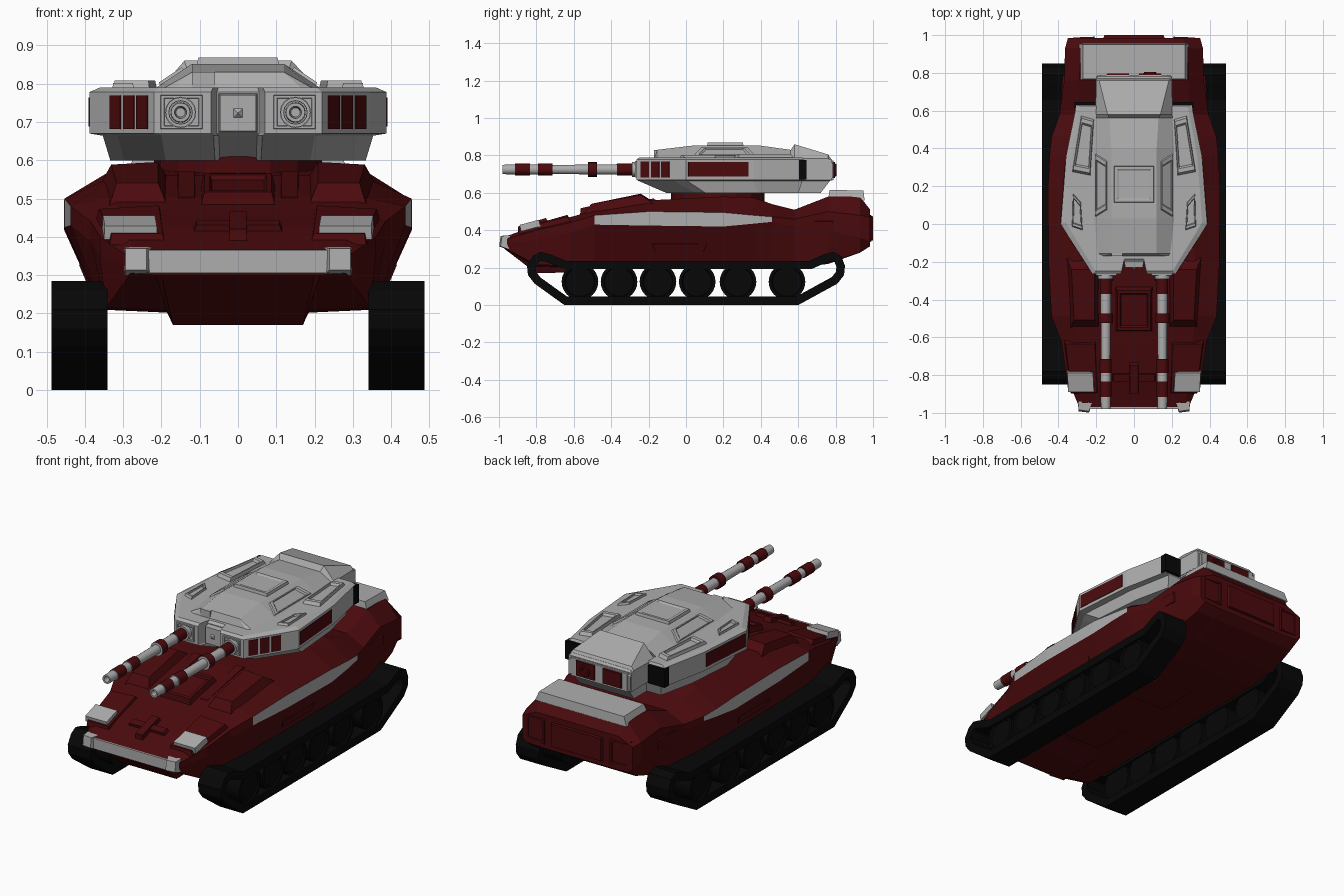
import bpy, bmesh, math
from mathutils import Vector


def material(name, rgb):
    m = bpy.data.materials.new(name)
    m.diffuse_color = (*rgb, 1)
    return m


RED = material("dark_red", (0.07, 0.003, 0.004))
BLACK = material("black", (0.002, 0.002, 0.002))
GREY = material("grey", (0.42, 0.42, 0.42))


def build(name, verts, faces, mats=(), idx=None, mirror=False, smooth=False):
    me = bpy.data.meshes.new(name)
    me.from_pydata([tuple(v) for v in verts], [], faces)
    for m in mats:
        if m:
            me.materials.append(m)
    if idx:
        me.polygons.foreach_set("material_index", idx)
    bm = bmesh.new()
    bm.from_mesh(me)
    bmesh.ops.recalc_face_normals(bm, faces=bm.faces)
    bm.to_mesh(me)
    bm.free()
    if smooth:
        me.shade_smooth()
        me.set_sharp_from_angle(angle=math.radians(30))
    ob = bpy.data.objects.new(name, me)
    bpy.context.collection.objects.link(ob)
    if mirror:
        ob.modifiers.new("mirror", "MIRROR")
    return ob


def loft(name, rings, mats=(), pick=None, closed=False, **kw):
    """Skin equal-length rings; pick(ring, segment) chooses the material."""
    n, k = len(rings[0]), len(rings)
    verts = [p for r in rings for p in r]
    faces, idx = [], []
    for i in range(k if closed else k - 1):
        for j in range(n):
            a, b = i * n, (i + 1) % k * n
            faces.append((a + j, a + (j + 1) % n, b + (j + 1) % n, b + j))
            idx.append(pick(i, j) if pick else 0)
    if not closed:
        faces += [tuple(range(n)), tuple(range((k - 1) * n, k * n))]
        idx += [0, 0]
    return build(name, verts, faces, mats, idx, **kw)


def box(name, x, y, z, mat=None, mirror=False):
    rings = [[(x[0], y[0], h), (x[1], y[0], h), (x[1], y[1], h), (x[0], y[1], h)] for h in z]
    return loft(name, rings, (mat,), mirror=mirror)


def plate(name, pts, h, inset=0.1, mat=None, mirror=True, frame=0):
    """Raised chamfered panel on a quad; frame > 0 sinks its middle by that depth."""
    p = [Vector(q) for q in pts]
    nrm = (p[2] - p[0]).cross(p[3] - p[1]).normalized()
    c = sum(p, Vector()) / 4
    rings = [[q - nrm * 0.012 for q in p], [q.lerp(c, inset) + nrm * h for q in p]]
    if frame:
        rings += [[q.lerp(c, inset + 0.14) + nrm * h for q in p],
                  [q.lerp(c, inset + 0.2) + nrm * (h - frame) for q in p]]
    return loft(name, rings, (mat,), mirror=mirror)


def lathe(name, x, z, prof, mats, cols, n=16, **kw):
    rings = [[(x + r * math.cos(2 * math.pi * i / n), y, z + r * math.sin(2 * math.pi * i / n))
              for i in range(n)] for y, r in prof]
    return loft(name, rings, mats, lambda i, j: cols[i], smooth=True, **kw)


# Hull: y, top x/z, side x, side z high/low, bottom x/z, keel x/z
stations = [
    (-0.97, .27, .365, .29, .35, .325, .28, .305, .20, .30),
    (-0.80, .30, .425, .36, .40, .35, .345, .215, .17, .17),
    (-0.62, .315, .47, .385, .44, .39, .35, .21, .17, .175),
    (-0.49, .32, .505, .437, .48, .43, .355, .21, .17, .198),
    (-0.20, .32, .56, .453, .50, .425, .36, .21, .17, .20),
    (0.20, .32, .58, .455, .495, .42, .36, .21, .17, .20),
    (0.36, .315, .575, .447, .48, .435, .36, .21, .17, .20),
    (0.46, .31, .54, .437, .472, .445, .36, .21, .17, .20),
    (0.58, .29, .51, .395, .46, .42, .35, .21, .17, .20),
    (0.76, .29, .58, .37, .50, .40, .35, .23, .19, .22),
    (0.93, .28, .58, .365, .48, .36, .33, .28, .20, .28),
    (0.985, .26, .51, .35, .47, .34, .32, .32, .20, .315)]
rings = []
for y, *s in stations:
    half = [(s[0], s[1]), (s[2], s[3]), (s[2], s[4]), (s[5], s[6]),
            (s[7] + .015, max(s[6] - .008, s[8])), (s[7], s[8])]
    rings.append([(x, y, z) for x, z in half] + [(-x, y, z) for x, z in reversed(half)])
loft("hull", rings, (RED, GREY), lambda i, j: int(3 <= i <= 6 and j in (1, 9)))

# Hull front: bumper, fenders, lamps, latch
box("nose_bumper", (-.24, .24), (-.98, -.93), (.305, .365), GREY)
plate("bumper_end", [(.225, -.97, .30), (.298, -.96, .30), (.298, -.95, .375), (.225, -.96, .375)],
      .032, .25, GREY)
plate("front_fender", [(.19, -.90, .39), (.335, -.90, .39), (.37, -.62, .46), (.20, -.62, .47)],
      .016, .08, RED)
plate("lamp_plate", [(.21, -.885, .405), (.35, -.885, .405), (.355, -.78, .433), (.215, -.78, .433)],
      .024, .03, GREY)
plate("latch_bar", [(-.12, -.83, .413), (.12, -.83, .413), (.12, -.79, .426), (-.12, -.79, .426)],
      .018, .1, RED, False)
plate("latch_post", [(-.025, -.90, .388), (.025, -.90, .388), (.025, -.73, .44), (-.025, -.73, .44)],
      .03, .12, RED, False)

# Hull deck: raised panels and turret neck
plate("deck_panel", [(-.10, -.57, .48), (.10, -.57, .48), (.10, -.33, .535), (-.10, -.33, .535)],
      .035, .12, RED, False, .012)
plate("deck_shoulder", [(.18, -.56, .48), (.34, -.56, .48), (.36, -.17, .55), (.18, -.17, .56)],
      .05, .32, RED)
plate("deck_rail", [(.11, -.52, .49), (.16, -.52, .49), (.16, -.15, .565), (.11, -.15, .565)],
      .01, .12, RED)
neck = [[(.22 * math.cos(a * math.pi / 8), .17 + .25 * math.sin(a * math.pi / 8), z)
         for a in range(16)] for z in (.54, .61)]
loft("turret_neck", neck, (RED,))

# Hull sides, rear and belly
plate("side_hatch", [(.372, .61, .39), (.366, .79, .39), (.37, .79, .45), (.382, .61, .45)],
      .008, .06, RED)
plate("lower_side_panel", [(.391, -.17, .285), (.391, .10, .285), (.410, .12, .33), (.410, -.19, .33)],
      .006, .06, RED)
plate("rear_buttress", [(.33, .975, .335), (.20, .98, .33), (.20, .98, .49), (.33, .975, .49)],
      .012, .14, RED, frame=.008)
plate("rear_plate", [(.17, .98, .34), (-.17, .98, .34), (-.17, .98, .48), (.17, .98, .48)],
      .02, .08, RED, False)
plate("belly_panel", [(-.12, -.45, .199), (-.12, -.2, .2), (.12, -.2, .2), (.12, -.45, .199)],
      .006, .05, RED, False)
plate("rear_belly_panel", [(-.12, .1, .2), (-.12, .35, .2), (.12, .35, .2), (.12, .1, .2)],
      .006, .05, RED, False)
plate("rear_wing", [(-.29, .76, .576), (.29, .76, .576), (.29, .955, .572), (-.29, .955, .572)],
      .04, .07, GREY, False)

# Tracks: closed band with rounded ends, plus road wheels
side = [(-.65, 0), (.60, 0), (.81, .115), (.845, .16), (.85, .21), (.83, .262), (.79, .285),
        (.74, .272), (.66, .237), (-.64, .237), (-.73, .272), (-.78, .285), (-.82, .262),
        (-.85, .21), (-.845, .16), (-.81, .115)]
inner = []
for i, p in enumerate(side):
    p, a, b = Vector(p), Vector(side[i - 1]), Vector(side[(i + 1) % len(side)])
    d1, d2 = (p - a).normalized(), (b - p).normalized()
    n1, n2 = Vector((-d1.y, d1.x)), Vector((-d2.y, d2.x))
    inner.append(p + (n1 + n2) * (.045 / (1 + n1.dot(n2))))
band = [[(.341, *o), (.487, *o), (.487, *q), (.341, *q)] for o, q in zip(side, inner)]
loft("track_band", band, (BLACK,), closed=True, mirror=True)
for y in (-.567, -.358, -.15, .06, .278, .54):
    rim = [[(x, y + r * math.cos(a * math.pi / 12), .125 + r * math.sin(a * math.pi / 12))
            for a in range(24)] for x, r in ((.35, .098), (.475, .098), (.475, .082), (.468, .077))]
    loft("road_wheel", rim, (BLACK,), mirror=True, smooth=True)

# Turret body: one outline stacked with an undercut below the wall
plan = [(.055, -.20), (.07, -.265), (.22, -.265), (.345, -.07), (.388, .0), (.36, .36),
        (.305, .63), (.20, .63), (.20, .78)]
plan += [(-x, y) for x, y in reversed(plan)]
rings = [[(x * sx, .72 + (y - .78) * sy + dy, z) for x, y in plan]
         for sx, sy, dy, z in ((.86, .79, 0, .60), (.91, .98, .05, .664), (1, 1, .06, .67),
                               (1, 1, .06, .778), (.93, .975, .05, .79))]
loft("turret_body", rings, (GREY,))

# Turret cabin: y, base x, top x, top z
cabin = [(-.17, .20, .17, .785), (-.155, .20, .12, .83), (.03, .22, .12, .852), (.40, .22, .12, .852),
         (.56, .21, .13, .83), (.58, .205, .14, .86), (.76, .20, .185, .805), (.785, .195, .18, .76)]
loft("turret_cabin", [[(a, y, .68), (a, y, min(.785, z - .005)), (b, y, z), (-b, y, z),
                       (-a, y, min(.785, z - .005)), (-a, y, .68)] for y, a, b, z in cabin], (GREY,))
plate("roof_hatch", [(-.11, .11, .852), (.11, .11, .852), (.11, .31, .852), (-.11, .31, .852)],
      .016, .06, GREY, False, .004)
plate("cabin_window", [(.205, .03, .795), (.205, .38, .795), (.14, .34, .838), (.14, .07, .838)],
      .008, .08, GREY, frame=.008)
plate("pod_window", [(.23, .25, .79), (.33, .27, .79), (.28, .58, .79), (.21, .56, .79)],
      .018, .12, GREY, frame=.012)
plate("pod_vent", [(.27, -.04, .79), (.33, -.02, .79), (.325, .17, .79), (.28, .12, .79)],
      .012, .15, GREY, frame=.01)
box("roof_sight", (-.12, -.06), (-.17, -.10), (.785, .83), GREY)


def wall(name, a, b, t0, t1, z0, z1, h, mat):
    """Panel on the turret wall between plan points a and b."""
    p, q = (Vector(plan[a]).lerp(Vector(plan[b]), t) for t in (t0, t1))
    plate(name, [(*p, z0), (*q, z0), (*q, z1), (*p, z1)], h, .03, mat)


# Turret wall details: grilles, side panels, exhausts, rear panels
for k in range(3):
    wall("front_grille", 2, 3, .12 + k * .28, .35 + k * .28, .68, .77, .003, RED)
wall("side_panel", 4, 5, .02, .94, .687, .765, .003, RED)
box("exhaust", (.21, .316), (.605, .645), (.672, .776), BLACK, True)
plate("rear_frame", [(.19, .775, .665), (-.19, .775, .665), (-.19, .775, .775), (.19, .775, .775)],
      .014, .06, GREY, False)
plate("rear_red_panel", [(.15, .785, .675), (.02, .785, .675), (.02, .785, .77), (.15, .785, .77)],
      .012, .12, RED)
lathe("rear_nozzle", .085, .722, [(.78, .04), (.805, .032), (.805, .02), (.798, .015)],
      (RED,), (0, 0, 0))

# Gun mounts, centre sensor and twin barrels
plate("gun_mount", [(.09, -.262, .68), (.205, -.262, .68), (.205, -.262, .772), (.09, -.262, .772)],
      .01, .06, GREY, frame=.012)
for label, r, y, h, inset in (("sensor_frame", .052, -.205, .025, .1),
                              ("sensor_pyramid", .036, -.22, .02, .97)):
    plate(label, [(-r, y, .723 - r), (r, y, .723 - r), (r, y, .723 + r), (-r, y, .723 + r)],
          h, inset, GREY, False)
barrel = [(-.94, .012), (-.98, .016), (-.98, .025), (-.915, .027), (-.915, .031), (-.835, .031),
          (-.835, .027), (-.79, .027), (-.79, .032), (-.715, .032), (-.715, .024), (-.525, .026),
          (-.525, .039), (-.475, .039), (-.475, .027), (-.37, .028), (-.37, .031), (-.29, .031),
          (-.29, .041), (-.25, .041)]
colour = (0, 0, 0, 0, 1, 1, 0, 0, 1, 1, 0, 0, 1, 1, 0, 0, 1, 0, 0)
lathe("gun_barrel", .15, .725, barrel, (GREY, RED), colour, mirror=True)
